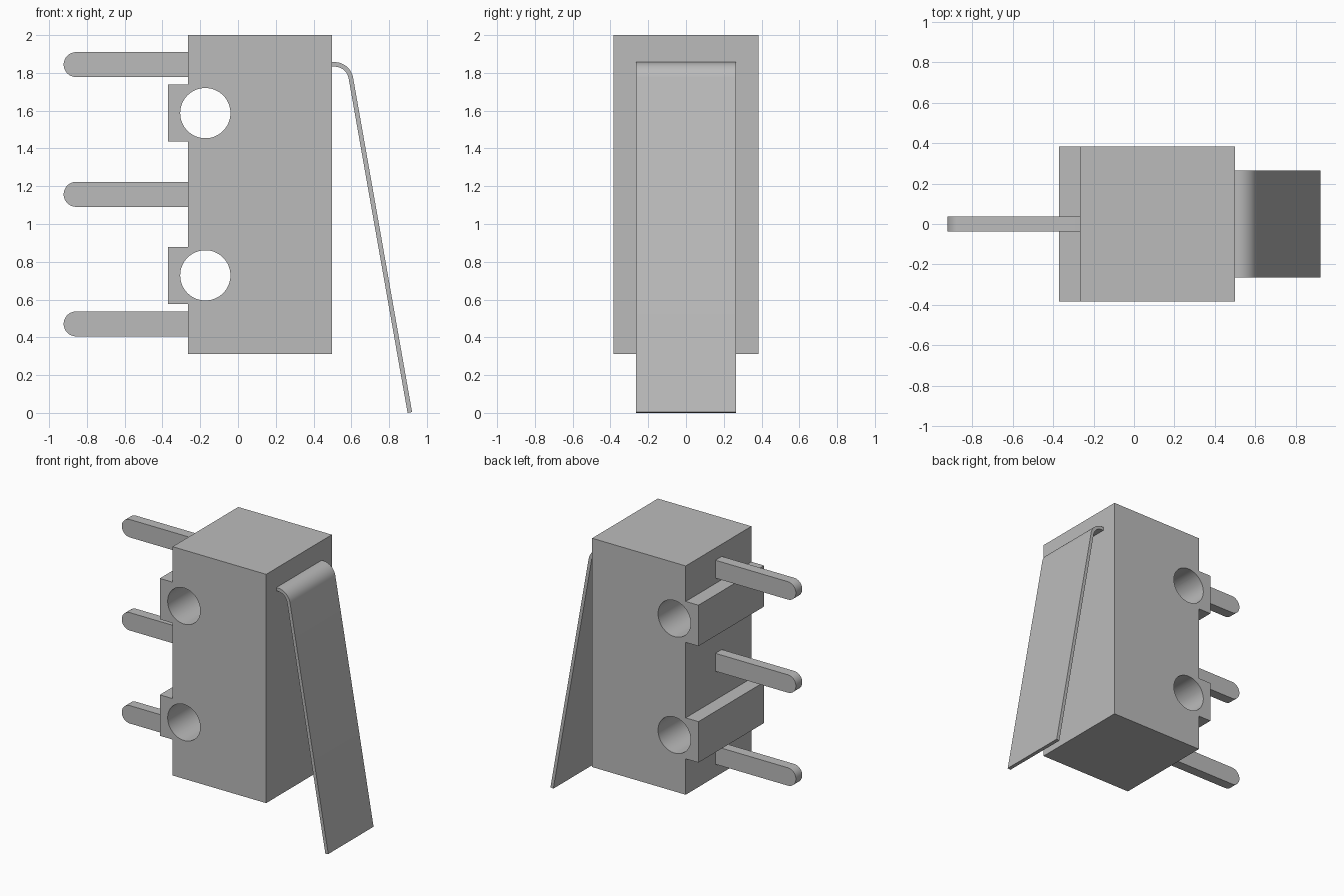
import bpy, bmesh
from math import cos, sin, radians

cube = bpy.data.objects.get("Cube")
if cube:
    bpy.data.objects.remove(cube, do_unlink=True)

grey = bpy.data.materials.new("plain grey")
grey.use_nodes = True
grey.diffuse_color = (0.5, 0.5, 0.5, 1)
grey.node_tree.nodes["Principled BSDF"].inputs["Base Color"].default_value = (0.5, 0.5, 0.5, 1)


def arc(cx, cz, r, start, end, steps):
    """Points on an arc in the XZ plane, angles in degrees."""
    angles = [radians(start + (end - start) * i / steps) for i in range(steps + 1)]
    return [(cx + r * cos(a), cz + r * sin(a)) for a in angles]


def prism(name, outline, half_depth):
    """Extrude an XZ outline symmetrically along Y."""
    bm = bmesh.new()
    face = bm.faces.new([bm.verts.new((x, -half_depth, z)) for x, z in outline])
    result = bmesh.ops.extrude_face_region(bm, geom=[face])
    moved = [v for v in result["geom"] if isinstance(v, bmesh.types.BMVert)]
    bmesh.ops.translate(bm, verts=moved, vec=(0, 2 * half_depth, 0))
    bmesh.ops.recalc_face_normals(bm, faces=bm.faces)
    mesh = bpy.data.meshes.new(name)
    bm.to_mesh(mesh)
    bm.free()
    mesh.materials.append(grey)
    obj = bpy.data.objects.new(name, mesh)
    bpy.context.collection.objects.link(obj)
    return obj


def activate(obj):
    bpy.ops.object.select_all(action="DESELECT")
    obj.select_set(True)
    bpy.context.view_layer.objects.active = obj


def smooth(obj):
    activate(obj)
    bpy.ops.object.shade_smooth_by_angle(angle=radians(30))


# Housing with two mounting lugs on its left edge
LEFT, RIGHT, BOTTOM, TOP = -0.266, 0.498, 0.312, 2.0
LUG, LUG_HALF = -0.37, 0.151
HOLES = (0.728, 1.587)
outline = [(LEFT, BOTTOM), (RIGHT, BOTTOM), (RIGHT, TOP), (LEFT, TOP)]
for z in reversed(HOLES):
    outline += [(LEFT, z + LUG_HALF), (LUG, z + LUG_HALF),
                (LUG, z - LUG_HALF), (LEFT, z - LUG_HALF)]
housing = prism("housing", outline, 0.383)

# Round mounting holes through the housing
for z in HOLES:
    cutter = prism("hole_cutter", arc(-0.173, z, 0.133, 0, 360, 64)[:-1], 0.6)
    cutter.hide_render = True
    cut = housing.modifiers.new("hole", "BOOLEAN")
    cut.operation = "DIFFERENCE"
    cut.solver = "EXACT"
    cut.object = cutter
    activate(housing)
    bpy.ops.object.modifier_apply(modifier=cut.name)
    bpy.data.objects.remove(cutter, do_unlink=True)
smooth(housing)

# Three round-ended terminal pins
R = 0.066
for label, z in (("lower", 0.471), ("middle", 1.157), ("upper", 1.844)):
    pin = prism(label + "_terminal",
                [(LEFT + 0.01, z - R), (LEFT + 0.01, z + R)]
                + arc(-0.923 + R, z, R, 90, 270, 24), 0.037)
    smooth(pin)

# Bent sheet lever: short root, rounded bend, long sloping blade
T, BEND, TILT = 0.024, 0.1, 10
cx, cz = 0.511, 1.757
outer = arc(cx, cz, BEND, 90, TILT, 16)
inner = arc(cx, cz, BEND - T, TILT, 90, 16)
length = inner[0][1] / cos(radians(TILT))
dx, dz = length * sin(radians(TILT)), -length * cos(radians(TILT))
tip_outer = (outer[-1][0] + dx, outer[-1][1] + dz)
tip_inner = (inner[0][0] + dx, inner[0][1] + dz)
root = RIGHT - 0.01
lever = prism("lever", [(root, cz + BEND)] + outer + [tip_outer, tip_inner]
              + inner + [(root, cz + BEND - T)], 0.264)
smooth(lever)
